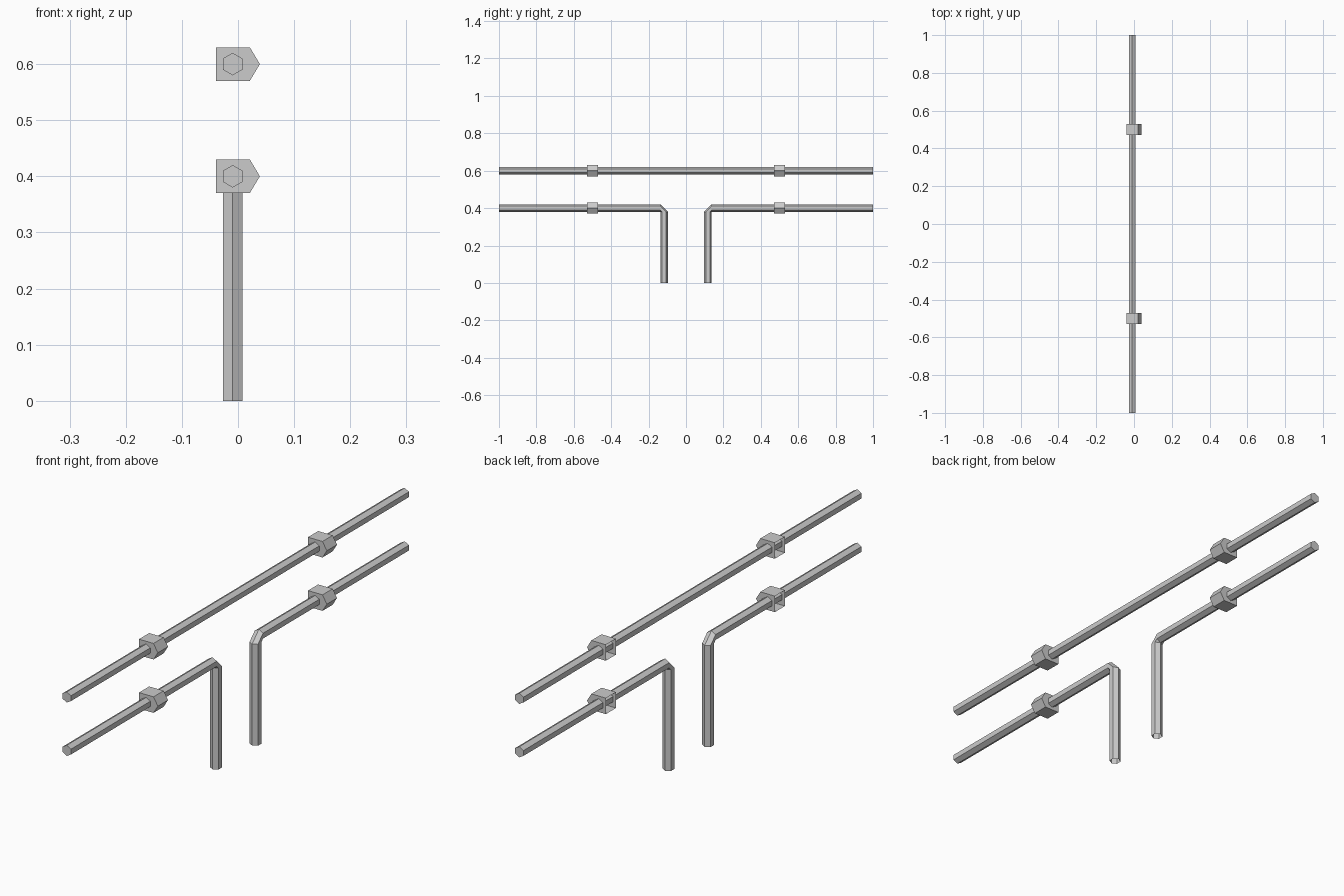
import bpy, bmesh
from math import cos, sin, pi, radians
from mathutils import Vector, Matrix

if "Cube" in bpy.data.objects:
    bpy.data.objects.remove(bpy.data.objects["Cube"])

X = -0.0095   # tube centre line
R = 0.02      # tube radius


def make_object(name, bm, mirror=False):
    bmesh.ops.remove_doubles(bm, verts=bm.verts, dist=1e-5)
    bmesh.ops.recalc_face_normals(bm, faces=bm.faces)
    me = bpy.data.meshes.new(name)
    bm.to_mesh(me)
    bm.free()
    ob = bpy.data.objects.new(name, me)
    bpy.context.collection.objects.link(ob)
    if mirror:
        m = ob.modifiers.new("Mirror", 'MIRROR')
        m.use_axis = (False, True, False)
        m.use_mirror_merge = False
    return ob


def hex_tube(name, stations, cap_end, mirror=False):
    """Six-sided tube; stations are (y, z, in-plane direction of one corner)."""
    bm = bmesh.new()
    rings = []
    for y, z, (uy, uz) in stations:
        ring = []
        for i in range(6):
            a = i * pi / 3
            ring.append(bm.verts.new((X + R * sin(a),
                                      y + R * cos(a) * uy,
                                      z + R * cos(a) * uz)))
        rings.append(ring)
    for a, b in zip(rings, rings[1:]):
        for i in range(6):
            j = (i + 1) % 6
            vs = [a[i], a[j], b[j], b[i]]
            bm.faces.new(vs)
    bm.faces.new(rings[0])
    if cap_end:
        bm.faces.new(rings[-1])
    return make_object(name, bm, mirror)


def bracket(name, z):
    """Pointed clamp around a tube, open on its back (-x) side."""
    profile = [(-0.039, -0.03), (0.021, -0.03), (0.039, 0),
               (0.021, 0.03), (-0.039, 0.03)]
    bm = bmesh.new()
    near, far = [[bm.verts.new((x, y, z + dz)) for x, dz in profile]
                 for y in (0.47, 0.53)]
    for i in range(4):
        bm.faces.new((near[i], near[i + 1], far[i + 1], far[i]))
    bm.faces.new(near)
    bm.faces.new(far)
    return make_object(name, bm, mirror=True)


# Straight upper rail
hex_tube("upper_rail", [(-1, 0.6, (0, 1)), (1, 0.6, (0, 1))], True)

# Lower rails bending down into legs, open at the foot
hex_tube("lower_rail_legs",
         [(1, 0.4, (0, 1)), (0.137, 0.4, (0, 1)),
          (0.117, 0.38, (-1, 0)), (0.117, 0, (-1, 0))], False, mirror=True)

# Clamps on both rails
bracket("upper_clamps", 0.6)
bracket("lower_clamps", 0.4)
